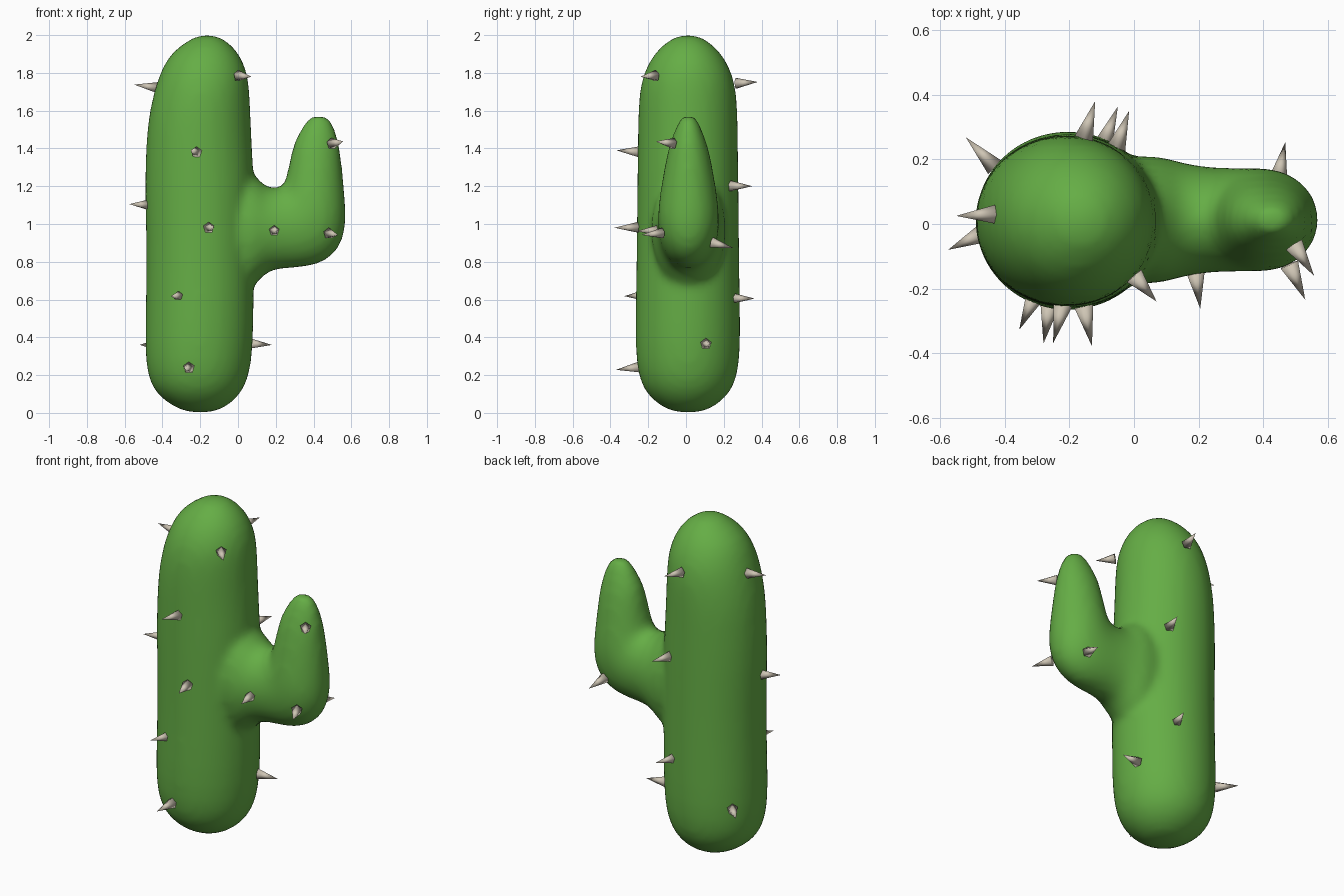
import bpy, bmesh, math
from mathutils import Vector

SEG = 24


def material(name, color):
    m = bpy.data.materials.new(name)
    m.diffuse_color = color
    return m


green = material("cactus_green", (0.13, 0.42, 0.06, 1))
bone = material("spine_bone", (0.62, 0.56, 0.46, 1))


def add_tube(bm, rings):
    """Loft ellipses; each ring is (end a, end b in the xz plane, centre y, half width y)."""
    loops = []
    for ax, az, bx, bz, cy, hy in rings:
        a, b = Vector((ax, cy, az)), Vector((bx, cy, bz))
        c, u = (a + b) / 2, (b - a) / 2
        loop = []
        for i in range(SEG):
            t = 2 * math.pi * i / SEG
            loop.append(bm.verts.new(c + u * math.cos(t) + Vector((0, hy * math.sin(t), 0))))
        loops.append(loop)
    faces = [bm.faces.new(loops[0]), bm.faces.new(loops[-1][::-1])]
    for p, q in zip(loops, loops[1:]):
        for i in range(SEG):
            j = (i + 1) % SEG
            faces.append(bm.faces.new((p[j], p[i], q[i], q[j])))
    bmesh.ops.recalc_face_normals(bm, faces=faces)


# Trunk: z, left x, right x, half depth
trunk = [
    (0.00, -0.26, -0.14, 0.06), (0.03, -0.34, -0.06, 0.14), (0.10, -0.44, 0.02, 0.225),
    (0.20, -0.485, 0.065, 0.268), (0.35, -0.496, 0.083, 0.282), (0.60, -0.49, 0.087, 0.278),
    (0.90, -0.487, 0.087, 0.274), (1.20, -0.497, 0.09, 0.271), (1.40, -0.49, 0.077, 0.268),
    (1.55, -0.48, 0.07, 0.267), (1.70, -0.448, 0.064, 0.26), (1.80, -0.415, 0.053, 0.237),
    (1.90, -0.365, 0.012, 0.185), (1.97, -0.27, -0.055, 0.11), (2.003, -0.205, -0.125, 0.04),
]
# Arm: outer x z, inner x z, half depth
arm = [
    (-0.05, 0.64, -0.05, 1.30, 0.21), (0.08, 0.65, 0.08, 1.29, 0.20),
    (0.13, 0.73, 0.13, 1.20, 0.183), (0.20, 0.763, 0.20, 1.19, 0.167),
    (0.32, 0.765, 0.23, 1.20, 0.162), (0.44, 0.783, 0.24, 1.21, 0.162),
    (0.535, 0.855, 0.245, 1.22, 0.162), (0.57, 0.96, 0.25, 1.235, 0.16),
    (0.575, 1.06, 0.258, 1.27, 0.15), (0.56, 1.22, 0.278, 1.36, 0.13),
    (0.545, 1.38, 0.293, 1.43, 0.107), (0.525, 1.475, 0.33, 1.50, 0.077),
    (0.50, 1.54, 0.365, 1.555, 0.05), (0.475, 1.573, 0.39, 1.577, 0.035),
]
bm = bmesh.new()
add_tube(bm, [(l, z, r, z, 0.01, h) for z, l, r, h in trunk])
add_tube(bm, [(ax, az, bx, bz, 0.013, h) for ax, az, bx, bz, h in arm])
mesh = bpy.data.meshes.new("cactus_body")
bm.to_mesh(mesh)
bm.free()
body = bpy.data.objects.new("cactus_body", mesh)
bpy.context.collection.objects.link(body)
mesh.materials.append(green)

# Fuse trunk and arm into one smooth skin
body.modifiers.new("round", 'SUBSURF').levels = 1
body.modifiers["round"].render_levels = 1
rm = body.modifiers.new("fuse", 'REMESH')
rm.mode = 'VOXEL'
rm.voxel_size = 0.022
rm.use_smooth_shade = True
sm = body.modifiers.new("blend", 'SMOOTH')
sm.factor = 0.5
sm.iterations = 8

# Spines: base point, tip point
spines = [
    # front of trunk
    ((0.00, -0.16, 1.785), (0.07, -0.24, 1.78)), ((-0.22, -0.25, 1.38), (-0.25, -0.368, 1.39)),
    ((-0.155, -0.255, 0.98), (-0.13, -0.378, 0.98)), ((-0.305, -0.22, 0.62), (-0.355, -0.327, 0.618)),
    ((-0.26, -0.25, 0.24), (-0.28, -0.37, 0.228)),
    # left and right of trunk
    ((-0.43, 0.03, 1.72), (-0.55, 0.025, 1.738)), ((-0.47, -0.03, 1.10), (-0.575, -0.08, 1.105)),
    ((-0.43, 0.175, 0.36), (-0.52, 0.268, 0.36)), ((0.06, 0.105, 0.365), (0.18, 0.12, 0.36)),
    # back of trunk
    ((-0.155, 0.265, 1.743), (-0.12, 0.38, 1.752)), ((-0.055, 0.235, 1.20), (-0.015, 0.35, 1.20)),
    ((-0.095, 0.245, 0.605), (-0.05, 0.363, 0.605)),
    # arm
    ((0.19, -0.145, 0.965), (0.205, -0.262, 0.962)), ((0.48, -0.125, 0.95), (0.53, -0.235, 0.942)),
    ((0.495, -0.065, 1.425), (0.557, -0.16, 1.437)), ((0.445, 0.135, 0.90), (0.468, 0.253, 0.872)),
]
for n, (base, tip) in enumerate(spines, 1):
    base, tip = Vector(base), Vector(tip)
    d = tip - base
    bpy.ops.mesh.primitive_cone_add(vertices=5, radius1=0.031, radius2=0, depth=d.length,
                                    location=(base + tip) / 2,
                                    rotation=d.to_track_quat('Z', 'Y').to_euler())
    ob = bpy.context.object
    ob.name = f"spine_{n:02d}"
    ob.data.materials.append(bone)
    bpy.ops.object.shade_smooth()
